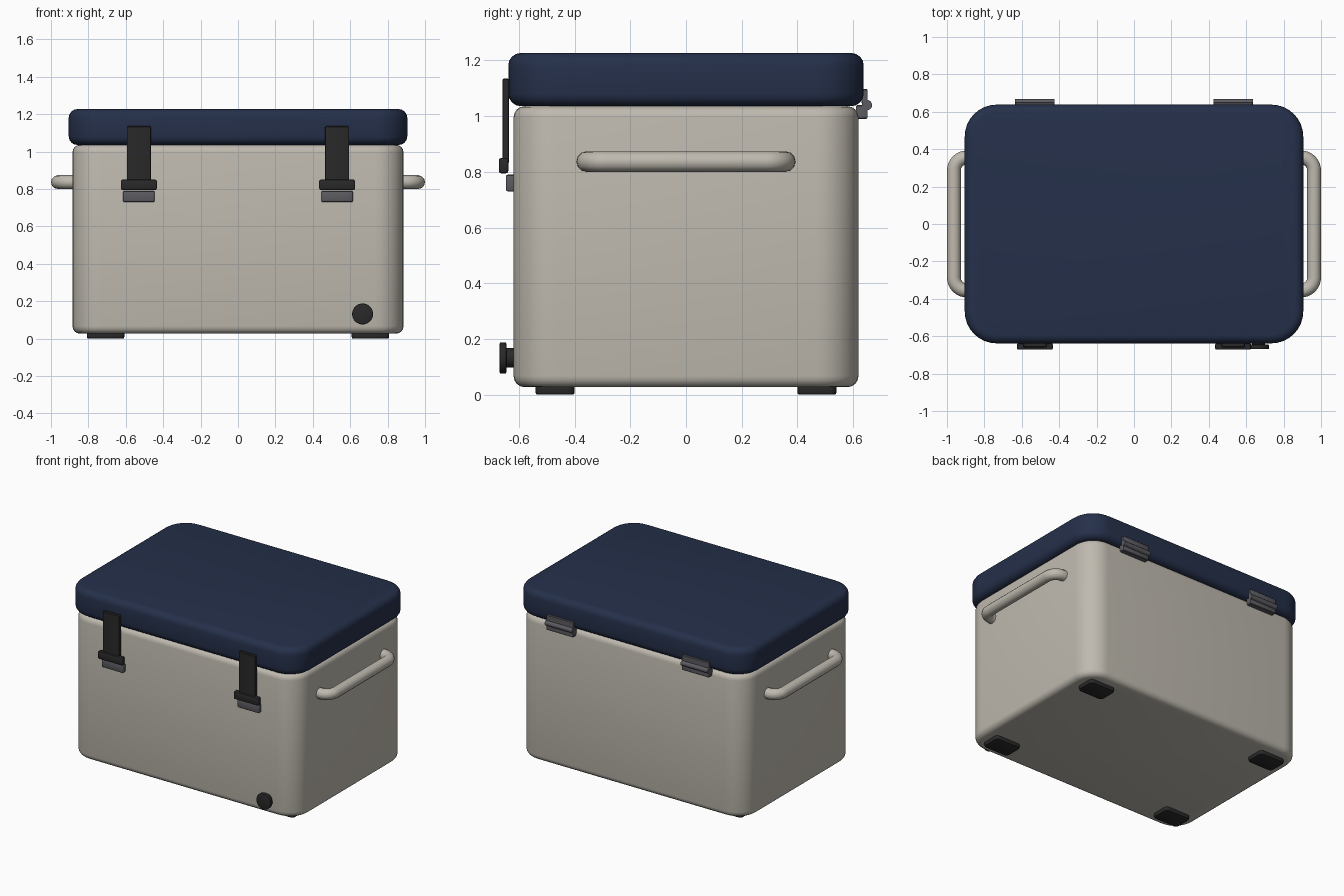
import bpy, bmesh, math
from mathutils import Matrix, Vector

old = bpy.data.objects.get("Cube")
if old:
    bpy.data.objects.remove(old, do_unlink=True)


def material(name, rgb, rough=0.6):
    m = bpy.data.materials.new(name)
    m.use_nodes = True
    m.diffuse_color = (*rgb, 1)
    bsdf = m.node_tree.nodes["Principled BSDF"]
    bsdf.inputs["Base Color"].default_value = (*rgb, 1)
    bsdf.inputs["Roughness"].default_value = rough
    return m


SHELL = material("warm grey shell", (0.52, 0.49, 0.43))
NAVY = material("navy lid", (0.018, 0.029, 0.068))
RUBBER = material("black rubber", (0.022, 0.022, 0.022))
METAL = material("dark grey metal", (0.105, 0.105, 0.12))


def finish(obj, mat):
    """Assign a colour and smooth the rounded faces."""
    obj.data.materials.append(mat)
    bpy.ops.object.select_all(action="DESELECT")
    obj.select_set(True)
    bpy.context.view_layer.objects.active = obj
    bpy.ops.object.shade_smooth_by_angle(angle=math.radians(35))
    return obj


def mesh_object(name, bm, mat):
    me = bpy.data.meshes.new(name)
    bm.to_mesh(me)
    bm.free()
    obj = bpy.data.objects.new(name, me)
    bpy.context.collection.objects.link(obj)
    return finish(obj, mat)


def box(name, mat, x, y, z, corner=0.0, edge=0.0, segs=4):
    """Box from (min, max) ranges, with rounded upright corners and rims."""
    bm = bmesh.new()
    bmesh.ops.create_cube(bm, size=1)
    for v in bm.verts:
        v.co = Vector(r[0] if c < 0 else r[1] for c, r in zip(v.co, (x, y, z)))
    if corner:
        upright = [e for e in bm.edges
                   if abs(e.verts[0].co.z - e.verts[1].co.z) > 1e-5]
        bmesh.ops.bevel(bm, geom=upright, offset=corner, segments=segs * 2,
                        profile=0.5, affect="EDGES")
    if edge:
        rims = [e for e in bm.edges
                if abs(e.verts[0].co.z - e.verts[1].co.z) < 1e-5]
        bmesh.ops.bevel(bm, geom=rims, offset=edge, segments=segs,
                        profile=0.5, affect="EDGES")
    return mesh_object(name, bm, mat)


def cylinder(name, mat, center, radius, depth, axis, edge=0.0):
    bm = bmesh.new()
    turn = Matrix.Rotation(math.pi / 2, 4, "Y" if axis == "X" else "X")
    bmesh.ops.create_cone(bm, cap_ends=True, segments=32, radius1=radius,
                          radius2=radius, depth=depth,
                          matrix=Matrix.Translation(center) @ turn)
    if edge:
        rims = [e for e in bm.edges
                if any(len(f.verts) > 4 for f in e.link_faces)]
        bmesh.ops.bevel(bm, geom=rims, offset=edge, segments=2,
                        profile=0.5, affect="EDGES")
    return mesh_object(name, bm, mat)


def span(c, half):
    return (c - half, c + half)


def side_handle(name, s):
    """Round bar with two bends, swept into the side wall."""
    out, end, bend, z = 0.963, 0.356, 0.07, 0.837
    path = [Vector((0.86, -end, z))]
    for i in range(9):
        a = i / 8 * math.pi / 2
        path.append(Vector((out - bend + bend * math.sin(a),
                            -end + bend - bend * math.cos(a), z)))
    path += [Vector((p.x, -p.y, p.z)) for p in reversed(path)]
    curve = bpy.data.curves.new(name, "CURVE")
    curve.dimensions = "3D"
    curve.bevel_depth = 0.037
    curve.bevel_resolution = 4
    curve.use_fill_caps = True
    spline = curve.splines.new("POLY")
    spline.points.add(len(path) - 1)
    for pt, p in zip(spline.points, path):
        pt.co = (s * p.x, p.y, p.z, 1)
    obj = bpy.data.objects.new(name, curve)
    bpy.context.collection.objects.link(obj)
    bpy.ops.object.select_all(action="DESELECT")
    obj.select_set(True)
    bpy.context.view_layer.objects.active = obj
    bpy.ops.object.convert(target="MESH")
    finish(bpy.context.view_layer.objects.active, SHELL)


# Main shell and lid
box("body", SHELL, span(0, 0.885), span(0, 0.619), (0.027, 1.036), 0.15, 0.04)
box("lid", NAVY, span(0, 0.905), span(0, 0.638), (1.036, 1.227), 0.17, 0.045)

for side, s in (("left", 1), ("right", -1)):
    side_handle(side + "_handle", s)
    cx = 0.53 * s

    # Front latch: strap, pull tab and keeper
    box(side + "_latch_strap", RUBBER, span(cx, 0.064), (-0.659, -0.635),
        (0.83, 1.136), 0.006, 0.005, 1)
    box(side + "_latch_pull", RUBBER, span(cx, 0.096), (-0.672, -0.638),
        (0.795, 0.85), 0.008, 0.008, 2)
    box(side + "_latch_keeper", METAL, span(cx, 0.084), (-0.647, -0.6),
        (0.73, 0.79), 0.008, 0.007, 2)

    # Rear hinge: upper leaf, lower leaf and pin barrel
    box(side + "_hinge_upper_leaf", METAL, span(cx, 0.105), (0.63, 0.652),
        (1.045, 1.098), 0.004, 0.004, 1)
    box(side + "_hinge_lower_leaf", METAL, span(cx, 0.105), (0.61, 0.652),
        (0.99, 1.04), 0.004, 0.004, 1)
    cylinder(side + "_hinge_barrel", METAL, (cx, 0.65, 1.04), 0.018, 0.212, "X")

    # Feet
    for end, t in (("front", -1), ("back", 1)):
        box(f"{end}_{side}_foot", RUBBER, span(0.708 * s, 0.1),
            span(0.47 * t, 0.07), (0, 0.04), 0.025, 0.008, 2)

# Drain plug
cylinder("drain_stem", RUBBER, (0.666, -0.63, 0.132), 0.035, 0.05, "Y")
cylinder("drain_cap", RUBBER, (0.666, -0.657, 0.132), 0.056, 0.024, "Y", 0.004)
